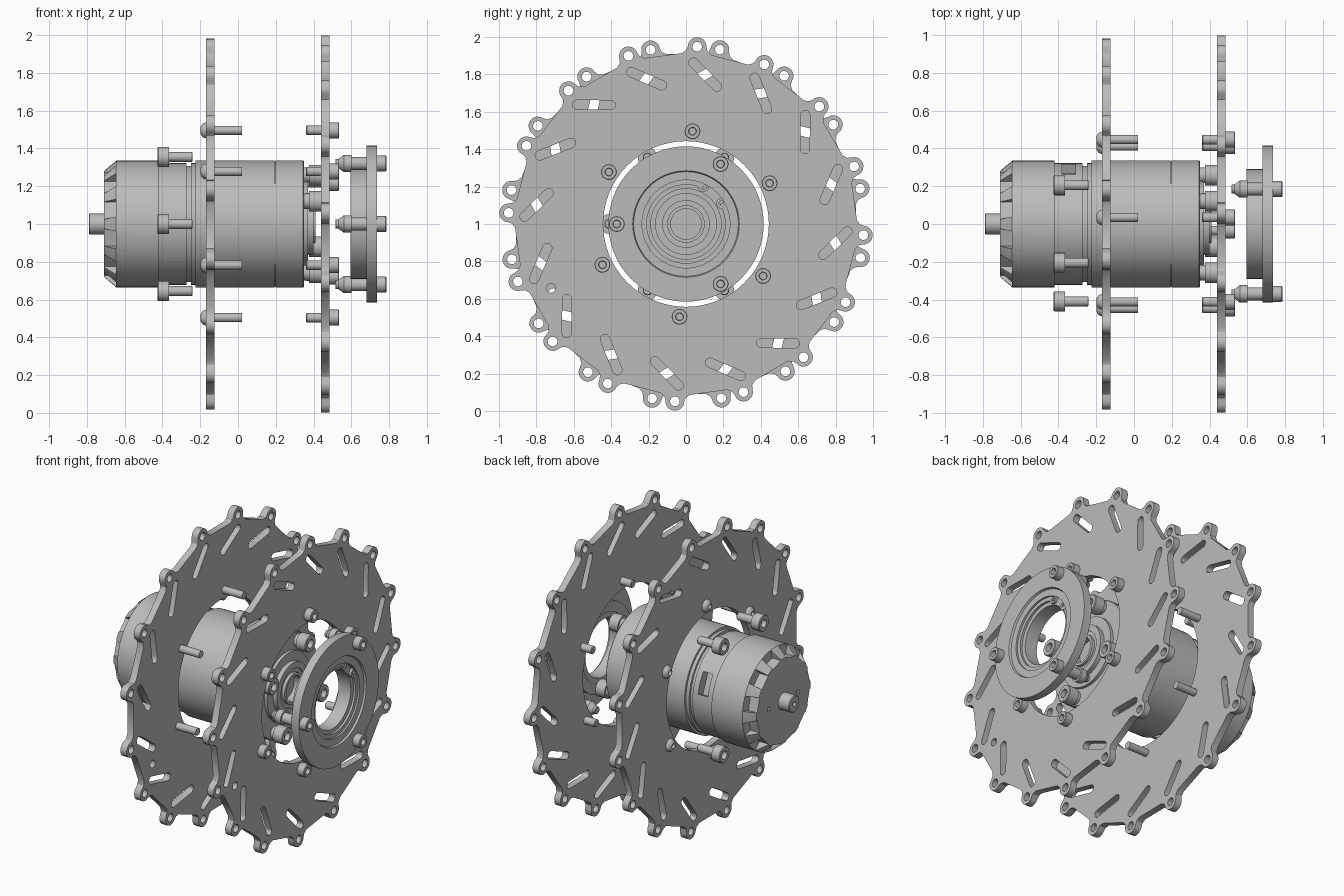
import bpy, bmesh
from math import cos, sin, pi, radians
from mathutils import Matrix, Vector

if "Cube" in bpy.data.objects:
    bpy.data.objects.remove(bpy.data.objects["Cube"])

grey = bpy.data.materials.new("plain_grey")
grey.use_nodes = True
COLOUR = (0.5, 0.5, 0.5, 1)
grey.diffuse_color = COLOUR
grey.node_tree.nodes["Principled BSDF"].inputs["Base Color"].default_value = COLOUR

AXIS_Z = 1.0
STEP = 2 * pi / 16
parts = []


def polar(angle, radius):
    return Vector((radius * cos(angle), radius * sin(angle)))


def add_object(name, mesh):
    obj = bpy.data.objects.new(name, mesh)
    bpy.context.collection.objects.link(obj)
    mesh.materials.clear()
    mesh.materials.append(grey)
    parts.append(obj)
    return obj


def lathe(name, profile, angle=0, radius=0, segments=24, closed=False):
    """Revolve (x, r) points about an axis along x, set off from the main axis."""
    bm = bmesh.new()
    verts = [bm.verts.new((x, r, 0)) for x, r in profile]
    pairs = list(zip(verts, verts[1:]))
    if closed:
        pairs.append((verts[-1], verts[0]))
    edges = [bm.edges.new(p) for p in pairs]
    bmesh.ops.spin(bm, geom=verts + edges, cent=(0, 0, 0), axis=(1, 0, 0),
                   angle=2 * pi, steps=segments, use_merge=True)
    bmesh.ops.remove_doubles(bm, verts=bm.verts, dist=0.0001)
    bmesh.ops.recalc_face_normals(bm, faces=bm.faces)
    y, z = polar(angle, radius)
    bm.transform(Matrix.Translation((0, y, z + AXIS_Z)))
    mesh = bpy.data.meshes.new(name)
    bm.to_mesh(mesh)
    bm.free()
    return add_object(name, mesh)


def bake(obj):
    """Mesh of an object with its modifiers applied."""
    graph = bpy.context.evaluated_depsgraph_get()
    return bpy.data.meshes.new_from_object(obj.evaluated_get(graph))


def sheet(name, loops, x0, x1):
    """Flat part across the main axis: first loop is the outline, others are holes."""
    curve = bpy.data.curves.new(name, "CURVE")
    curve.dimensions = "2D"
    curve.fill_mode = "BOTH"
    curve.extrude = (x1 - x0) / 2
    for loop in loops:
        spline = curve.splines.new("POLY")
        spline.points.add(len(loop) - 1)
        for point, p in zip(spline.points, loop):
            point.co = (p[0], p[1], 0, 1)
        spline.use_cyclic_u = True
    temp = bpy.data.objects.new(name + "_outline", curve)
    bpy.context.collection.objects.link(temp)
    bpy.context.view_layer.update()
    mesh = bake(temp)
    bpy.data.objects.remove(temp)
    turn = Matrix(((0, 0, 1, (x0 + x1) / 2), (1, 0, 0, 0), (0, 1, 0, AXIS_Z), (0, 0, 0, 1)))
    mesh.transform(turn)
    bm = bmesh.new()
    bm.from_mesh(mesh)
    bmesh.ops.remove_doubles(bm, verts=bm.verts, dist=0.0001)
    bmesh.ops.recalc_face_normals(bm, faces=bm.faces)
    bm.to_mesh(mesh)
    bm.free()
    return add_object(name, mesh)


def circle(centre, r, n=16):
    return [centre + polar(2 * pi * i / n, r) for i in range(n)]


def slot(centre, direction, length, r):
    loop = []
    for turn in (0, pi):
        end = centre + polar(direction + turn, length / 2 - r)
        loop += [end + polar(direction + turn - pi / 2 + pi * i / 6, r) for i in range(7)]
    return loop


# Slotted discs: the second is the mirror of the first
def slotted_disc(name, x0, x1, sign):
    outline, holes = [], [circle(Vector((0, 0)), 0.443, 64)]
    for k in range(16):
        mid = radians(15.2) + k * STEP
        a = mid + sign * radians(3.7)
        hub = polar(a, 0.95)
        out, side = polar(a, 1), polar(a + pi / 2, 1)
        outline += [polar(a - 0.085, 0.914), out * 0.929 - side * 0.056]
        outline += [hub + polar(a - pi / 2 + pi * i / 10, 0.05) for i in range(11)]
        outline += [out * 0.929 + side * 0.056, polar(a + 0.085, 0.914)]
        holes.append(circle(hub, 0.026))
        holes.append(slot(polar(mid, 0.805), mid + sign * radians(51.6), 0.23, 0.025))
    holes.append(circle(polar(radians(206.4 - sign), 0.8), 0.025))
    sheet(name, [outline] + holes, x0, x1)


slotted_disc("outer_slotted_disc", 0.44, 0.485, 1)
slotted_disc("inner_slotted_disc", -0.17, -0.125, -1)


# Screws run from the head end towards the tip
def cap_screw(name, head, seat, tip, r, shank, angle, radius):
    d = 1 if head > seat else -1
    lathe(name, [(head - d * 0.03, 0), (head - d * 0.03, r * 0.45), (head, r * 0.5),
                 (head, r * 0.93), (head - d * 0.004, r), (seat, r), (seat, shank),
                 (tip + d * 0.004, shank), (tip, shank * 0.85), (tip, 0)], angle, radius)


for k in range(6):
    a = radians(86 + 60 * k)
    cap_screw(f"outer_disc_screw_{k}", 0.535, 0.485, 0.36, 0.042, 0.025, a, 0.497)
    lathe(f"inner_disc_button_screw_{k}",
          [(-0.18, 0), (-0.18, 0.014), (-0.198, 0.016), (-0.196, 0.024), (-0.186, 0.036),
           (-0.17, 0.042), (-0.17, 0.024), (0.02, 0.024), (0.02, 0)], a, 0.497)

for k in range(1, 6):
    cap_screw(f"motor_clamp_screw_{k}", -0.425, -0.365, -0.24, 0.053, 0.026,
              radians(60 * k), 0.41)

for k in range(3):
    a = radians(60 + 120 * k)
    cap_screw(f"flange_screw_{k}", 0.785, 0.735, 0.515, 0.042, 0.024, a, 0.37)
    lathe(f"flange_nut_{k}", [(0.532, 0.025), (0.55, 0.038), (0.56, 0.046), (0.6, 0.046),
                              (0.6, 0.025)], a, 0.37, closed=True)
    # Spacer between nut and flange
    lathe(f"flange_spacer_{k}", [(0.6, 0.024), (0.6, 0.034), (0.68, 0.034), (0.68, 0.024)],
          a, 0.37, closed=True)

for k in range(4):
    a = radians(65 + 90 * k)
    cap_screw(f"gearbox_screw_{k}", 0.445, 0.375, 0.34, 0.055, 0.042, a, 0.285)

# Motor body
body = lathe("motor_body", [
    (-0.71, 0), (-0.71, 0.28), (-0.645, 0.335), (-0.42, 0.335), (-0.42, 0.322),
    (-0.272, 0.322), (-0.272, 0.308), (-0.248, 0.308), (-0.248, 0.322), (-0.225, 0.322),
    (-0.225, 0.337), (0.193, 0.337), (0.193, 0.331), (0.199, 0.331), (0.199, 0.337),
    (0.345, 0.337), (0.35, 0.332), (0.35, 0)], segments=64)
lathe("motor_shaft", [(-0.7, 0), (-0.7, 0.055), (-0.785, 0.055), (-0.79, 0.05), (-0.79, 0.015),
                      (-0.77, 0.012), (-0.77, 0)])

# Cut the cooling vents, the end holes and the connector pocket
cut = bmesh.new()


def add_cutter(x0, x1, angle, r0, r1, width):
    place = (Matrix.Translation((0, 0, AXIS_Z)) @ Matrix.Rotation(angle, 4, "X")
             @ Matrix.Translation(((x0 + x1) / 2, (r0 + r1) / 2, 0))
             @ Matrix.Diagonal((x1 - x0, r1 - r0, width, 1)))
    bmesh.ops.create_cube(cut, size=1, matrix=place)


for k in range(12):
    add_cutter(-0.73, -0.645, 2 * pi * (k + 0.5) / 12, 0.27, 0.4, 0.095)
for k in range(2):
    add_cutter(-0.73, -0.69, pi * k, 0.14, 0.165, 0.025)
add_cutter(-0.38, -0.31, radians(23), 0.26, 0.4, 0.14)
cut_mesh = bpy.data.meshes.new("motor_cutter")
cut.to_mesh(cut_mesh)
cut.free()
cutter = bpy.data.objects.new("motor_cutter", cut_mesh)
cutter.hide_render = True
bpy.context.collection.objects.link(cutter)
mod = body.modifiers.new("cuts", "BOOLEAN")
mod.operation, mod.solver, mod.object = "DIFFERENCE", "EXACT", cutter
bpy.context.view_layer.update()
cut_body = bake(body)
body.modifiers.clear()
body.data = cut_body
bpy.data.objects.remove(cutter)

# Gearbox nose with a hollow output boss
lathe("gearbox_nose", [(0.34, 0.0), (0.34, 0.225), (0.37, 0.225), (0.37, 0.165), (0.4, 0.165),
                       (0.4, 0.125), (0.39, 0.125), (0.39, 0.1), (0.41, 0.1), (0.41, 0.082),
                       (0.352, 0.082), (0.352, 0)], segments=48)

# Output flange with bearing and retaining ring
lathe("output_flange", [(0.68, 0.415), (0.735, 0.415), (0.735, 0.285), (0.722, 0.28),
                        (0.722, 0.235), (0.66, 0.235), (0.66, 0.225), (0.595, 0.225),
                        (0.595, 0.29), (0.68, 0.29)], segments=64, closed=True)
lathe("bearing", [(0.6, 0.188), (0.69, 0.188), (0.69, 0.236), (0.6, 0.226)],
      segments=48, closed=True)
ring = [polar(radians(65 + 325 * i / 40), 0.237) for i in range(41)]
ring += [polar(radians(65 + 325 * i / 40), 0.21) for i in range(40, -1, -1)]
sheet("retaining_ring", [ring], 0.695, 0.71)
for k, deg in enumerate((65, 30)):
    lathe(f"retaining_ring_ear_{k}", [(0.695, 0.014), (0.711, 0.014), (0.711, 0.029),
                                      (0.695, 0.029)], radians(deg), 0.22, 16, True)

# Smooth round walls, keep edges sharp
bpy.ops.object.select_all(action="DESELECT")
for obj in parts:
    obj.select_set(True)
bpy.context.view_layer.objects.active = parts[0]
bpy.ops.object.shade_smooth_by_angle(angle=radians(30))
